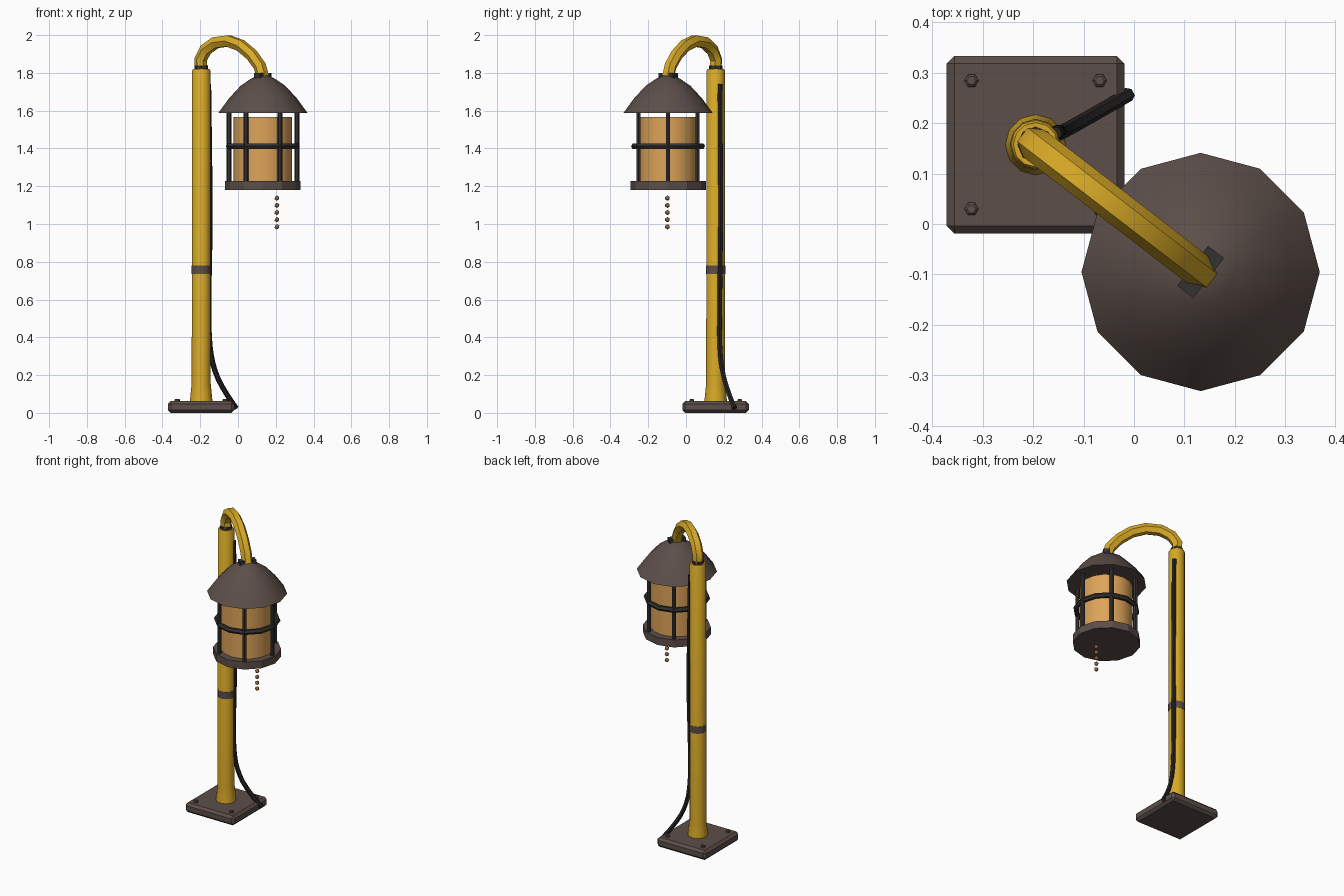
import bpy
import bmesh
from math import cos, sin, tau, radians, atan2
from mathutils import Matrix, Vector

cube = bpy.data.objects.get("Cube")
if cube:
    bpy.data.objects.remove(cube)


def material(name, rgb):
    m = bpy.data.materials.new(name)
    m.use_nodes = True
    m.diffuse_color = (*rgb, 1)
    m.node_tree.nodes["Principled BSDF"].inputs["Base Color"].default_value = (*rgb, 1)
    return m


YELLOW = material("yellow paint", (0.69, 0.40, 0.02))
BROWN = material("dark bronze", (0.107, 0.077, 0.067))
IRON = material("black iron", (0.035, 0.031, 0.031))
RUBBER = material("cable rubber", (0.02, 0.017, 0.017))
AMBER = material("amber shade", (0.73, 0.37, 0.10))
COPPER = material("copper beads", (0.28, 0.125, 0.04))

POLE = Vector((-0.195, 0.157, 0))
LAMP = Vector((0.132, -0.095, 0))


def finish(obj, mat, angle=35):
    obj.data.materials.clear()
    obj.data.materials.append(mat)
    bpy.ops.object.select_all(action="DESELECT")
    obj.select_set(True)
    bpy.context.view_layer.objects.active = obj
    bpy.ops.object.shade_smooth_by_angle(angle=radians(angle))
    return obj


def add_mesh(name, bm, mat, angle=35):
    bmesh.ops.recalc_face_normals(bm, faces=bm.faces)
    mesh = bpy.data.meshes.new(name)
    bm.to_mesh(mesh)
    bm.free()
    obj = bpy.data.objects.new(name, mesh)
    bpy.context.collection.objects.link(obj)
    return finish(obj, mat, angle)


def lathe(name, centre, profile, sides, mat, angle=35, closed=False):
    """Turn (radius, height) points round a vertical axis."""
    bm = bmesh.new()
    rings = []
    for r, z in profile:
        rings.append([bm.verts.new((centre.x + r * cos(tau * i / sides),
                                    centre.y + r * sin(tau * i / sides), z))
                      for i in range(sides)])
    pairs = list(zip(rings, rings[1:]))
    if closed:
        pairs.append((rings[-1], rings[0]))
    else:
        bm.faces.new(rings[0])
        bm.faces.new(rings[-1])
    for a, b in pairs:
        for i in range(sides):
            j = (i + 1) % sides
            bm.faces.new((a[i], a[j], b[j], b[i]))
    return add_mesh(name, bm, mat, angle)


def box(name, centre, size, mat, turn=0, bevel=0):
    bm = bmesh.new()
    bmesh.ops.create_cube(bm, size=1, matrix=Matrix.Translation(centre)
                          @ Matrix.Rotation(turn, 4, "Z") @ Matrix.Diagonal((*size, 1)))
    if bevel:
        bmesh.ops.bevel(bm, geom=bm.edges[:], offset=bevel, segments=1, affect="EDGES")
    return add_mesh(name, bm, mat, 20)


def tube(name, points, radius, mat, kind="POLY", angle=40):
    curve = bpy.data.curves.new(name, "CURVE")
    curve.dimensions = "3D"
    curve.bevel_depth = radius
    curve.bevel_resolution = 1
    curve.resolution_u = 3
    curve.use_fill_caps = True
    spline = curve.splines.new(kind)
    spline.points.add(len(points) - 1)
    for p, co in zip(spline.points, points):
        p.co = (*co, 1)
    if kind == "NURBS":
        spline.order_u = 3
        spline.use_endpoint_u = True
    obj = bpy.data.objects.new(name, curve)
    bpy.context.collection.objects.link(obj)
    bpy.ops.object.select_all(action="DESELECT")
    obj.select_set(True)
    bpy.context.view_layer.objects.active = obj
    bpy.ops.object.convert(target="MESH")
    return finish(bpy.context.object, mat, angle)


# Base plate with four hex bolts
box("base_plate", POLE + Vector((0, 0, 0.031)), (0.352, 0.352, 0.062), BROWN, bevel=0.015)
for sx in (-1, 1):
    for sy in (-1, 1):
        spot = POLE + Vector((sx * 0.127, sy * 0.127, 0))
        lathe("base_bolt", spot, [(0.014, 0.058), (0.014, 0.07), (0.009, 0.074)], 6, BROWN, 20)

# Pole with flared foot, painted band and top collar
lathe("pole", POLE, [(0.06, 0.06), (0.056, 0.1), (0.05, 0.16), (0.049, 1.81),
                     (0.044, 1.82)], 12, YELLOW)
lathe("pole_band", POLE, [(0.051, 0.735), (0.051, 0.78)], 12, BROWN)
lathe("pole_collar", POLE, [(0.036, 1.815), (0.036, 1.838)], 8, IRON)

# Curved arm: fraction of the way from pole to lamp, and height
arm = [(0, 1.825), (-0.01, 1.87), (0.07, 1.922), (0.23, 1.96), (0.44, 1.969),
       (0.64, 1.945), (0.82, 1.895), (0.95, 1.835), (1, 1.775)]
tube("arm", [POLE.lerp(LAMP, t) + Vector((0, 0, z)) for t, z in arm], 0.034, YELLOW)
across = LAMP - POLE
box("arm_bracket", LAMP + Vector((0, 0, 1.785)), (0.04, 0.1, 0.03), IRON,
    turn=atan2(across.y, across.x))

# Power cable down the pole to the base
cable = [(-0.156, 0.18, 1.74), (-0.15, 0.183, 1.3), (-0.147, 0.184, 1.0),
         (-0.154, 0.18, 0.7), (-0.156, 0.176, 0.42), (-0.138, 0.184, 0.26),
         (-0.085, 0.214, 0.13), (-0.01, 0.257, 0.025)]
tube("cable", cable, 0.014, RUBBER, "NURBS")

# Lantern roof, floor and shade
lathe("lantern_roof", LAMP, [(0.236, 1.588), (0.18, 1.665), (0.118, 1.732),
                             (0.065, 1.768), (0.03, 1.785)], 12, BROWN)
lathe("lantern_floor", LAMP, [(0.2, 1.18), (0.2, 1.228)], 12, BROWN, 20)
lathe("lantern_shade", LAMP, [(0.155, 1.22), (0.155, 1.567)], 16, AMBER)

# Cage: six posts tied by a ring
for k in range(6):
    a = tau * k / 6
    post = LAMP + Vector((0.18 * cos(a), 0.18 * sin(a), 0))
    lathe("cage_post", post, [(0.013, 1.22), (0.013, 1.6)], 6, IRON)
ring = [(0.18 + 0.016 * cos(tau * i / 6), 1.412 + 0.016 * sin(tau * i / 6)) for i in range(6)]
lathe("cage_ring", LAMP, ring, 12, IRON, closed=True)

# Beaded pull chain
for k in range(5):
    bm = bmesh.new()
    bmesh.ops.create_icosphere(bm, subdivisions=1, radius=0.014, matrix=Matrix.Translation(
        (0.206, LAMP.y - 0.003, 1.137 - 0.038 * k)))
    add_mesh("chain_bead", bm, COPPER, 50)
